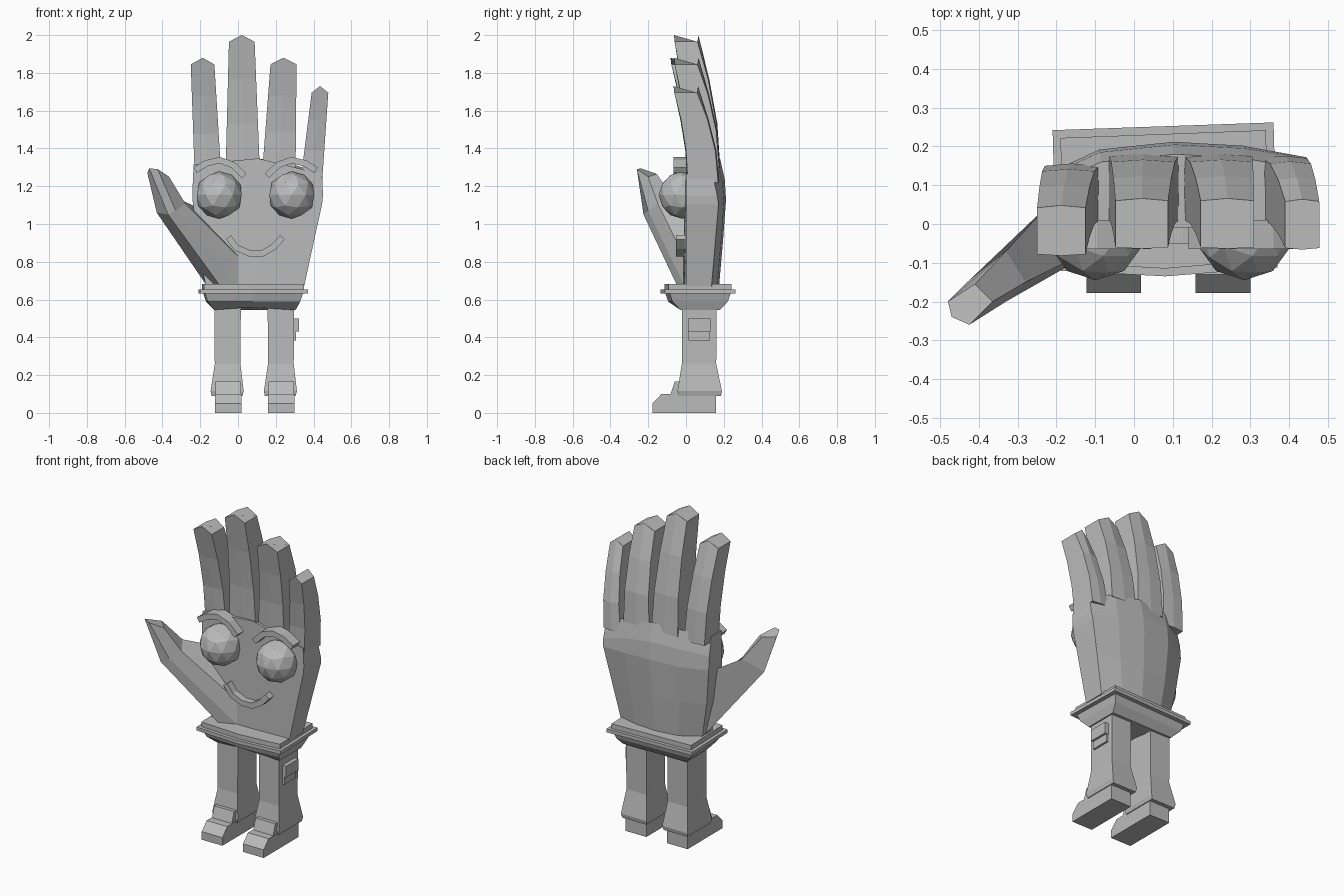
import bpy, bmesh, math
from mathutils import Vector

if "Cube" in bpy.data.objects:
    bpy.data.objects.remove(bpy.data.objects["Cube"])

grey = bpy.data.materials.new("plain_grey")
grey.diffuse_color = (0.5, 0.5, 0.5, 1)
grey.use_nodes = True
grey.node_tree.nodes["Principled BSDF"].inputs["Base Color"].default_value = grey.diffuse_color


def finish(name, bm):
    bmesh.ops.recalc_face_normals(bm, faces=bm.faces)
    mesh = bpy.data.meshes.new(name)
    bm.to_mesh(mesh)
    bm.free()
    mesh.materials.append(grey)
    obj = bpy.data.objects.new(name, mesh)
    bpy.context.collection.objects.link(obj)
    return obj


def loft(name, rings):
    """Skin a stack of equal-sized point rings and cap both ends."""
    bm = bmesh.new()
    vs = [[bm.verts.new(p) for p in r] for r in rings]
    n = len(rings[0])
    for a, b in zip(vs, vs[1:]):
        for i in range(n):
            j = (i + 1) % n
            bm.faces.new((a[i], a[j], b[j], b[i]))
    bm.faces.new(vs[0])
    bm.faces.new(vs[-1])
    return finish(name, bm)


def rect(x0, x1, y0, y1, z):
    return [(x0, y0, z), (x1, y0, z), (x1, y1, z), (x0, y1, z)]


def box(name, x0, x1, y0, y1, z0, z1):
    return loft(name, [rect(x0, x1, y0, y1, z0), rect(x0, x1, y0, y1, z1)])


def side_profile(name, x0, x1, yz):
    return loft(name, [[(x, y, z) for y, z in yz] for x in (x0, x1)])


def ribbon(name, pts, width, y0, y1):
    """Sweep a flat strip along points in the front plane."""
    rings = []
    for i, (x, z) in enumerate(pts):
        a, b = pts[max(i - 1, 0)], pts[min(i + 1, len(pts) - 1)]
        t = Vector((b[0] - a[0], b[1] - a[1])).normalized() * width / 2
        o, q = (x - t.y, z + t.x), (x + t.y, z - t.x)
        rings.append([(o[0], y0, o[1]), (o[0], y1, o[1]),
                      (q[0], y1, q[1]), (q[0], y0, q[1])])
    return loft(name, rings)


# Palm: flat front, rounded back, arched top edge
def arch(x):
    return -0.5 * (x - 0.03) ** 2


def palm_ring(xl, xr, back, z, arched):
    w = xr - xl
    outline = [(0, -0.01), (0.5, -0.01), (1, 0.0), (1, back - 0.04), (0.76, back - 0.01),
               (0.5, back), (0.22, back - 0.02), (0, back - 0.09)]
    return [(xl + w * u, y, z + arched * arch(xl + w * u)) for u, y in outline]


loft("palm", [palm_ring(-0.17, 0.35, 0.175, 0.67, 0),
              palm_ring(-0.215, 0.40, 0.195, 0.9, 0),
              palm_ring(-0.24, 0.445, 0.212, 1.13, 0.3),
              palm_ring(-0.24, 0.45, 0.205, 1.24, 1),
              palm_ring(-0.235, 0.445, 0.18, 1.35, 1)])


# Fingers: curl forward, with a ridged tip
def finger(name, base, tip, z0, z1, back, front_tip):
    rings = []
    for t, curl in ((0, 0), (0.35, 0.13), (0.7, 0.5), (1, 1)):
        xl = base[0] + (tip[0] - base[0]) * t
        xr = base[1] + (tip[1] - base[1]) * t
        z = z0 + (z1 - z0) * t
        yf = 0.01 + (front_tip - 0.01) * curl
        yb = back + (front_tip + 0.12 - back) * curl
        xm, zm = (xl + xr) / 2, z + (0.035 if t == 1 else 0)
        rings.append([(xl, yf, z), (xm, yf - 0.004, zm), (xr, yf, z),
                      (xr, yb, z), (xm, yb + 0.006, zm), (xl, yb, z)])
    loft(name, rings)


finger("index_finger", (-0.23, -0.09), (-0.25, -0.125), 1.28, 1.845, 0.15, -0.078)
finger("middle_finger", (-0.065, 0.115), (-0.048, 0.088), 1.3, 1.965, 0.175, -0.06)
finger("ring_finger", (0.13, 0.305), (0.172, 0.31), 1.3, 1.845, 0.175, -0.06)
finger("little_finger", (0.33, 0.445), (0.39, 0.478), 1.22, 1.695, 0.17, -0.062)

# Thumb: broad root on the palm, one knuckle
loft("thumb", [
    [(-0.17, 0.06, 0.68), (-0.10, -0.05, 0.68), (0.0, -0.012, 0.68),
     (0.0, -0.012, 0.83), (-0.22, 0.05, 1.09)],
    [(-0.43, -0.15, 1.06), (-0.37, -0.225, 1.05), (-0.33, -0.2, 1.07),
     (-0.28, -0.15, 1.11), (-0.33, -0.07, 1.14)],
    [(-0.48, -0.20, 1.27), (-0.47, -0.24, 1.295), (-0.425, -0.26, 1.29),
     (-0.365, -0.2, 1.25), (-0.41, -0.155, 1.265)]])


# Wrist cuff: stepped plates over a tapered skirt
def cuff_ring(inset, z):
    return [(-0.2 + inset, -0.12 + inset, z), (0.08, -0.135 + inset, z),
            (0.37 - inset, -0.112 + inset, z), (0.36 - inset, 0.262 - inset, z),
            (-0.21 + inset, 0.242 - inset, z)]


loft("cuff_top", [cuff_ring(0.02, 0.65), cuff_ring(0.02, 0.682)])
loft("cuff_rim", [cuff_ring(0, 0.632), cuff_ring(0, 0.653)])
loft("cuff_skirt", [cuff_ring(0.025, 0.635), cuff_ring(0.04, 0.59),
                    [(-0.125, -0.03, 0.545), (0.08, -0.035, 0.56), (0.305, -0.03, 0.545),
                     (0.305, 0.18, 0.545), (-0.125, 0.175, 0.545)]])

# Legs with flared hems, shoes and shoe tongues
for side, x in (("left", -0.055), ("right", 0.227)):
    loft(side + "_leg", [rect(x - 0.085, x + 0.078, -0.04, 0.185, 0.09),
                         rect(x - 0.09, x + 0.085, -0.045, 0.19, 0.115),
                         rect(x - 0.068, x + 0.068, -0.022, 0.16, 0.26),
                         rect(x - 0.07, x + 0.07, -0.022, 0.162, 0.56)])
    side_profile(side + "_shoe", x - 0.068, x + 0.073,
                 [(-0.178, 0), (0.16, 0), (0.16, 0.1), (-0.13, 0.1), (-0.178, 0.05)])
    side_profile(side + "_shoe_tongue", x - 0.065, x + 0.07,
                 [(-0.085, 0.09), (0, 0.09), (0, 0.165), (-0.06, 0.165)])

# Side pocket
box("pocket_flap", 0.28, 0.322, 0.01, 0.13, 0.43, 0.5)
box("pocket", 0.28, 0.308, 0.012, 0.128, 0.382, 0.43)

# Eyes and brows, mirrored about the face centre
MID = 0.093
for side, s in (("left", -1), ("right", 1)):
    bm = bmesh.new()
    bmesh.ops.create_icosphere(bm, subdivisions=2, radius=0.125)
    bmesh.ops.translate(bm, verts=bm.verts, vec=(MID + s * 0.192, -0.02, 1.153))
    finish(side + "_eye", bm)
    arc = [(0.32, 1.285), (0.26, 1.322), (0.19, 1.338), (0.12, 1.313), (0.06, 1.255)]
    ribbon(side + "_brow", [(MID + s * x, z) for x, z in arc], 0.034, -0.065, 0.01)

# Smile
ribbon("smile", [(-0.05, 0.93), (-0.01, 0.875), (0.06, 0.845), (0.13, 0.845),
                 (0.19, 0.88), (0.235, 0.93)], 0.034, -0.052, 0.0)
